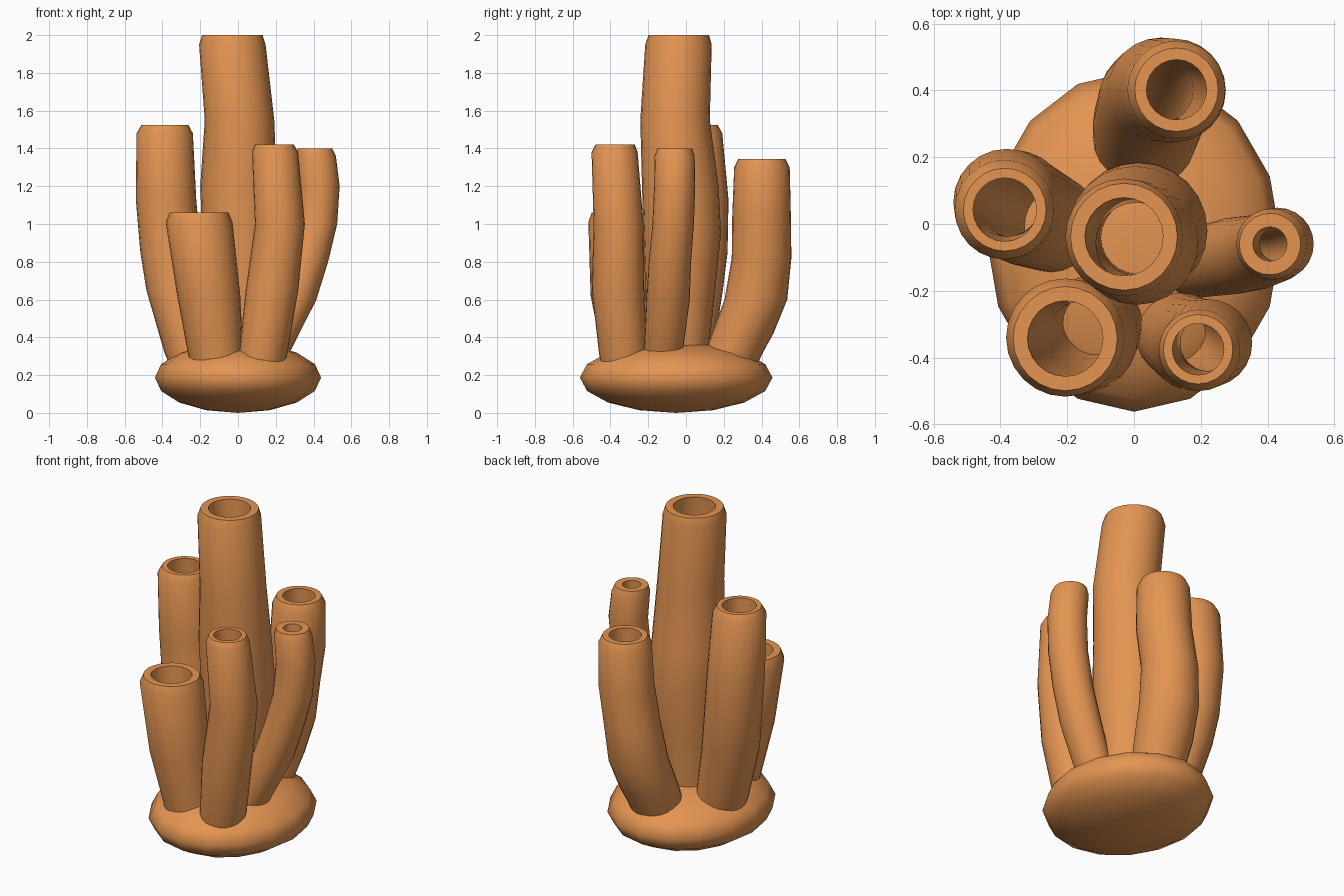
import bpy, bmesh, math

SIDES = 24

mat = bpy.data.materials.new("orange_sponge")
mat.diffuse_color = (0.78, 0.30, 0.085, 1)


def finish(bm, name, angle):
    bmesh.ops.recalc_face_normals(bm, faces=bm.faces)
    me = bpy.data.meshes.new(name)
    bm.to_mesh(me)
    bm.free()
    me.materials.append(mat)
    ob = bpy.data.objects.new(name, me)
    bpy.context.collection.objects.link(ob)
    bpy.ops.object.select_all(action='DESELECT')
    ob.select_set(True)
    bpy.context.view_layer.objects.active = ob
    bpy.ops.object.shade_smooth_by_angle(angle=math.radians(angle))
    return ob


def tube(name, path, rim, hole):
    """Hollow tube: path rows are (x, y, z, radius), last row is the flat mouth's centre."""
    bm = bmesh.new()
    x, y, z, _ = path[-1]
    rows = path[:-1] + [(x, y, z, rim), (x, y, z, hole)]
    # inner wall runs back down the same path, narrowing with the outside
    ratio = hole / path[-2][3]
    rows += [(px, py, pz, pr * ratio) for px, py, pz, pr in reversed(path[1:-2])]
    px, py, pz, pr = path[0]
    rows.append((px, py, pz + 0.03, pr * ratio))
    rings = []
    for px, py, pz, pr in rows:
        rings.append([bm.verts.new((px + pr * math.cos(a), py + pr * math.sin(a), pz))
                      for a in (2 * math.pi * i / SIDES for i in range(SIDES))])
    for a, b in zip(rings, rings[1:]):
        for i in range(SIDES):
            j = (i + 1) % SIDES
            bm.faces.new((a[i], a[j], b[j], b[i]))
    bm.faces.new(rings[0])
    bm.faces.new(rings[-1])
    return finish(bm, name, 35)


# Squashed, rounded foot
bm = bmesh.new()
bmesh.ops.create_uvsphere(bm, u_segments=16, v_segments=8, radius=1)
for v in bm.verts:
    v.co = (v.co.x * 0.44, v.co.y * 0.51 - 0.052, v.co.z * 0.187 + 0.19)
    v.co.z = max(v.co.z - 0.003, 0)
finish(bm, "base", 60)

# Six tubes growing out of the foot
tube("centre_tube", [
    (0.01, -0.04, 0.20, 0.155), (0.01, -0.04, 0.38, 0.165), (0.015, -0.03, 0.65, 0.185),
    (0.015, -0.02, 0.95, 0.205), (0.003, -0.03, 1.20, 0.203), (0.008, -0.058, 1.55, 0.184),
    (-0.03, -0.04, 1.95, 0.176), (-0.03, -0.038, 2.0, 0.16)], 0.16, 0.117)

tube("left_tube", [
    (-0.20, -0.01, 0.20, 0.14), (-0.245, 0.0, 0.32, 0.145), (-0.325, 0.035, 0.65, 0.16),
    (-0.357, 0.06, 0.85, 0.16), (-0.381, 0.065, 1.13, 0.16),
    (-0.388, 0.043, 1.48, 0.149), (-0.387, 0.043, 1.525, 0.122)], 0.124, 0.095)

tube("front_left_tube", [
    (-0.10, -0.29, 0.20, 0.14), (-0.121, -0.30, 0.33, 0.147), (-0.155, -0.338, 0.62, 0.167),
    (-0.206, -0.34, 1.01, 0.177), (-0.206, -0.343, 1.06, 0.155)], 0.156, 0.113)

tube("front_right_tube", [
    (0.11, -0.32, 0.20, 0.12), (0.133, -0.332, 0.31, 0.128), (0.18, -0.36, 0.65, 0.139),
    (0.222, -0.357, 1.0, 0.132), (0.196, -0.378, 1.38, 0.122),
    (0.192, -0.375, 1.42, 0.102)], 0.104, 0.077)

tube("right_tube", [
    (0.12, -0.125, 0.20, 0.095), (0.185, -0.117, 0.35, 0.104), (0.30, -0.095, 0.60, 0.115),
    (0.365, -0.085, 0.80, 0.112), (0.415, -0.068, 1.0, 0.11), (0.429, -0.06, 1.2, 0.109),
    (0.412, -0.06, 1.36, 0.106), (0.407, -0.06, 1.40, 0.09)], 0.092, 0.051)

tube("back_tube", [
    (0.02, 0.21, 0.20, 0.145), (0.03, 0.25, 0.31, 0.152), (0.04, 0.30, 0.42, 0.163),
    (0.06, 0.37, 0.60, 0.166), (0.08, 0.40, 0.82, 0.158), (0.12, 0.40, 1.05, 0.155),
    (0.127, 0.402, 1.30, 0.147), (0.127, 0.402, 1.345, 0.125)], 0.125, 0.09)
